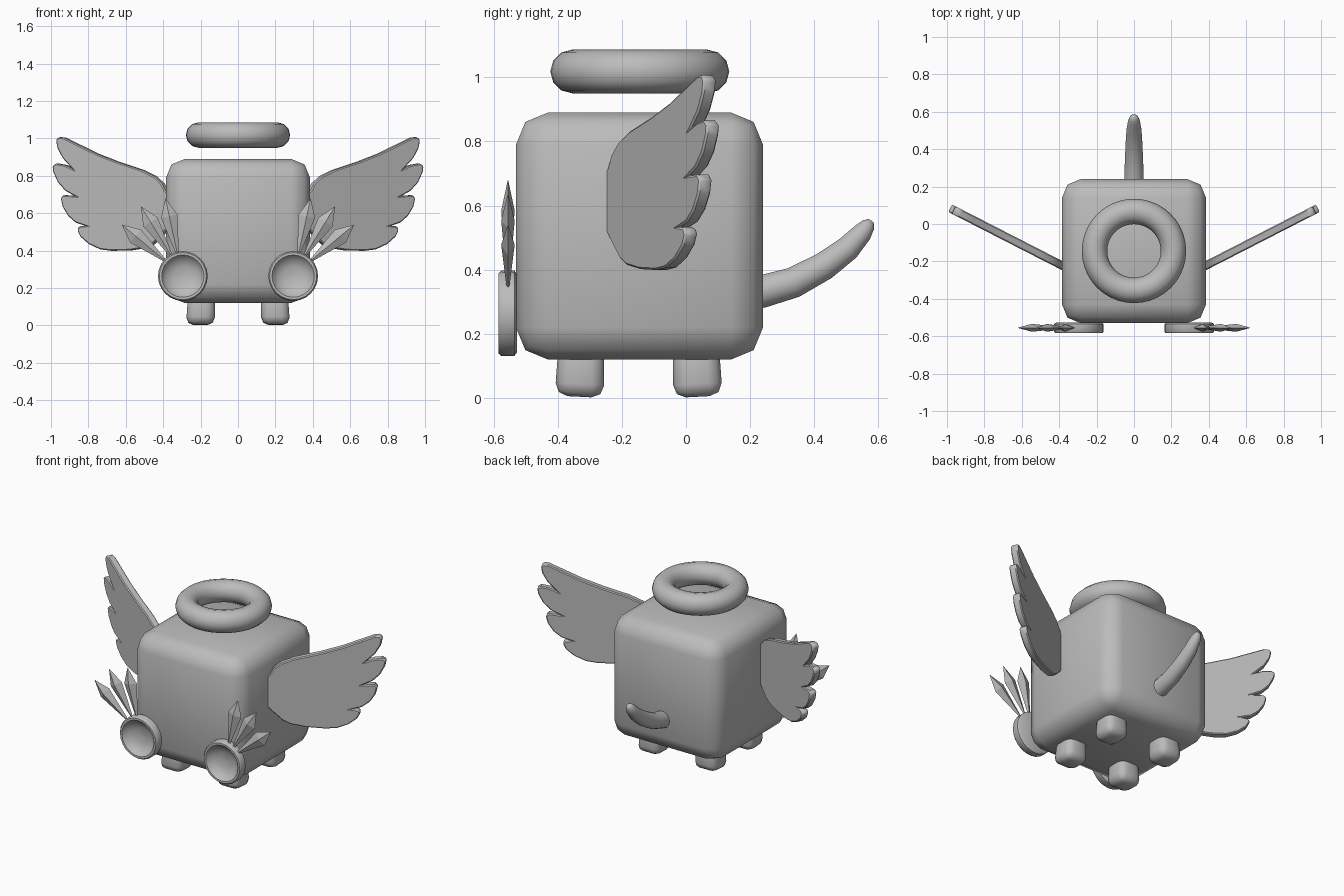
import bpy, bmesh, math
from mathutils import Vector, Matrix

if "Cube" in bpy.data.objects:
    bpy.data.objects.remove(bpy.data.objects["Cube"])

grey = bpy.data.materials.new("plain grey")
grey.diffuse_color = (0.5, 0.5, 0.5, 1)
grey.use_nodes = True
grey.node_tree.nodes["Principled BSDF"].inputs["Base Color"].default_value = grey.diffuse_color


def finish(bm, name, angle=None, bevel=None, segments=2):
    """Turn a bmesh into a named object with optional bevel and smoothing."""
    bmesh.ops.recalc_face_normals(bm, faces=bm.faces)
    me = bpy.data.meshes.new(name)
    bm.to_mesh(me)
    bm.free()
    ob = bpy.data.objects.new(name, me)
    bpy.context.collection.objects.link(ob)
    me.materials.append(grey)
    if bevel:
        mod = ob.modifiers.new("bevel", "BEVEL")
        mod.width, mod.segments = bevel, segments
        mod.limit_method, mod.angle_limit = "ANGLE", math.radians(50)
    bpy.ops.object.select_all(action="DESELECT")
    ob.select_set(True)
    bpy.context.view_layer.objects.active = ob
    if bevel:
        bpy.ops.object.modifier_apply(modifier="bevel")
    if angle:
        bpy.ops.object.shade_smooth_by_angle(angle=math.radians(angle))
    return ob


def box(center, size):
    bm = bmesh.new()
    bmesh.ops.create_cube(bm, size=1, matrix=Matrix.Translation(center) @ Matrix.Diagonal((*size, 1)))
    return bm


def loft(rings, closed=False):
    """Skin a list of point rings; end caps unless closed into a loop."""
    bm = bmesh.new()
    vs = [[bm.verts.new(p) for p in r] for r in rings]
    n = len(vs[0])
    pairs = list(zip(vs, vs[1:])) + ([(vs[-1], vs[0])] if closed else [])
    for a, b in pairs:
        for i in range(n):
            j = (i + 1) % n
            bm.faces.new((a[i], a[j], b[j], b[i]))
    if not closed:
        bm.faces.new(vs[0])
        bm.faces.new(vs[-1])
    return bm


def turn(n):
    return [2 * math.pi * i / n for i in range(n)]


# Body: rounded cube
finish(box((0, -0.145, 0.505), (0.77, 0.77, 0.77)), "body", 60, 0.1, 2)

# Halo: ring floating above
finish(loft([[((0.211 + 0.068 * math.cos(t)) * math.cos(u),
               -0.144 + (0.211 + 0.068 * math.cos(t)) * math.sin(u),
               1.018 + 0.068 * math.sin(t)) for t in turn(12)] for u in turn(40)], True), "halo", 60)

# Tail: tapering upward curve (y, z, radius)
path = [(0.18, 0.32, 0.053), (0.24, 0.333, 0.052), (0.335, 0.36, 0.049), (0.43, 0.411, 0.045),
        (0.505, 0.467, 0.04), (0.55, 0.516, 0.032), (0.568, 0.54, 0.023), (0.577, 0.553, 0.01)]
rings = []
for i, (y, z, r) in enumerate(path):
    a, b = path[max(i - 1, 0)], path[min(i + 1, len(path) - 1)]
    d = Vector((0, b[0] - a[0], b[1] - a[1])).normalized()
    up = Vector((0, -d.z, d.y))
    rings.append([Vector((0, y, z)) + r * (math.cos(t) * Vector((1, 0, 0)) + math.sin(t) * up)
                  for t in turn(14)])
finish(loft(rings), "tail", 60)

# Wing outline (x, z), root at the body, three notches between feather tips
wing = [(0.36, 0.54), (0.36, 0.69), (0.39, 0.72), (0.41, 0.76), (0.45, 0.797), (0.52, 0.832),
        (0.65, 0.875), (0.76, 0.918), (0.87, 0.972), (0.935, 1.004), (0.962, 1.007), (0.975, 0.99),
        (0.968, 0.95), (0.94, 0.895), (0.89, 0.84), (0.93, 0.858), (0.975, 0.866), (0.994, 0.853),
        (0.99, 0.82), (0.965, 0.765), (0.925, 0.72), (0.875, 0.692), (0.935, 0.697), (0.95, 0.68),
        (0.94, 0.635), (0.91, 0.585), (0.87, 0.55), (0.82, 0.533), (0.852, 0.53), (0.862, 0.51),
        (0.845, 0.475), (0.8, 0.435), (0.74, 0.407), (0.68, 0.399), (0.58, 0.402), (0.5, 0.415),
        (0.46, 0.435), (0.41, 0.485)]

# Ear-like cup profile (radius, y): flat back, outer wall, rim, concave bowl
cup = [(0.002, -0.526), (0.12, -0.526), (0.133, -0.535), (0.133, -0.575), (0.126, -0.584),
       (0.113, -0.584), (0.106, -0.575), (0.088, -0.555), (0.05, -0.541), (0.002, -0.537)]

# Spikes: base and tip in (x, z)
spikes = [((0.322, 0.375), (0.388, 0.678)), ((0.355, 0.37), (0.518, 0.635)), ((0.385, 0.343), (0.62, 0.538))]

for s, side in ((1, "right"), (-1, "left")):
    # Swept-back wing plate
    front = [Vector((s * x, -0.247 + 0.512 * (x - 0.385), z)) for x, z in wing]
    back = [p + Vector((-s * 0.02, 0.04, 0)) for p in front]
    finish(loft([front, back]), "wing_" + side, 35, 0.006, 1)

    # Round cup on the front
    finish(loft([[(s * 0.295 + r * math.cos(t), y, 0.264 + r * math.sin(t)) for t in turn(24)]
                 for r, y in cup]), "cup_" + side, 40)

    # Faceted spikes fanning out above the cup
    for k, (b, t) in enumerate(spikes):
        base, tip = (Vector((s * p[0], -0.555, p[1])) for p in (b, t))
        d = (tip - base).normalized()
        w, n = Vector((-d.z, 0, d.x)), Vector((0, 1, 0))
        ring = lambda f, a, c: [base.lerp(tip, f) + q for q in (w * a, n * c, -w * a, -n * c)]
        finish(loft([ring(0, 0.006, 0.004), ring(0.69, 0.045, 0.021), ring(1, 0.001, 0.001)]),
               f"spike_{side}_{k + 1}")

    # Feet, flared slightly outward at the bottom
    for y, name, out in ((-0.325, "front", -1), (0.03, "back", 1)):
        bm = box((s * 0.194, y, 0.102), (0.14, 0.14, 0.2))
        for v in bm.verts:
            if v.co.z < 0.1:
                if (v.co.x - s * 0.194) * s > 0:
                    v.co.x += s * 0.014
                if (v.co.y - y) * out > 0:
                    v.co.y += out * 0.014
                    v.co.z += 0.006
                else:
                    v.co.z -= 0.002
        finish(bm, f"{name}_foot_{side}", 60, 0.04, 2)
